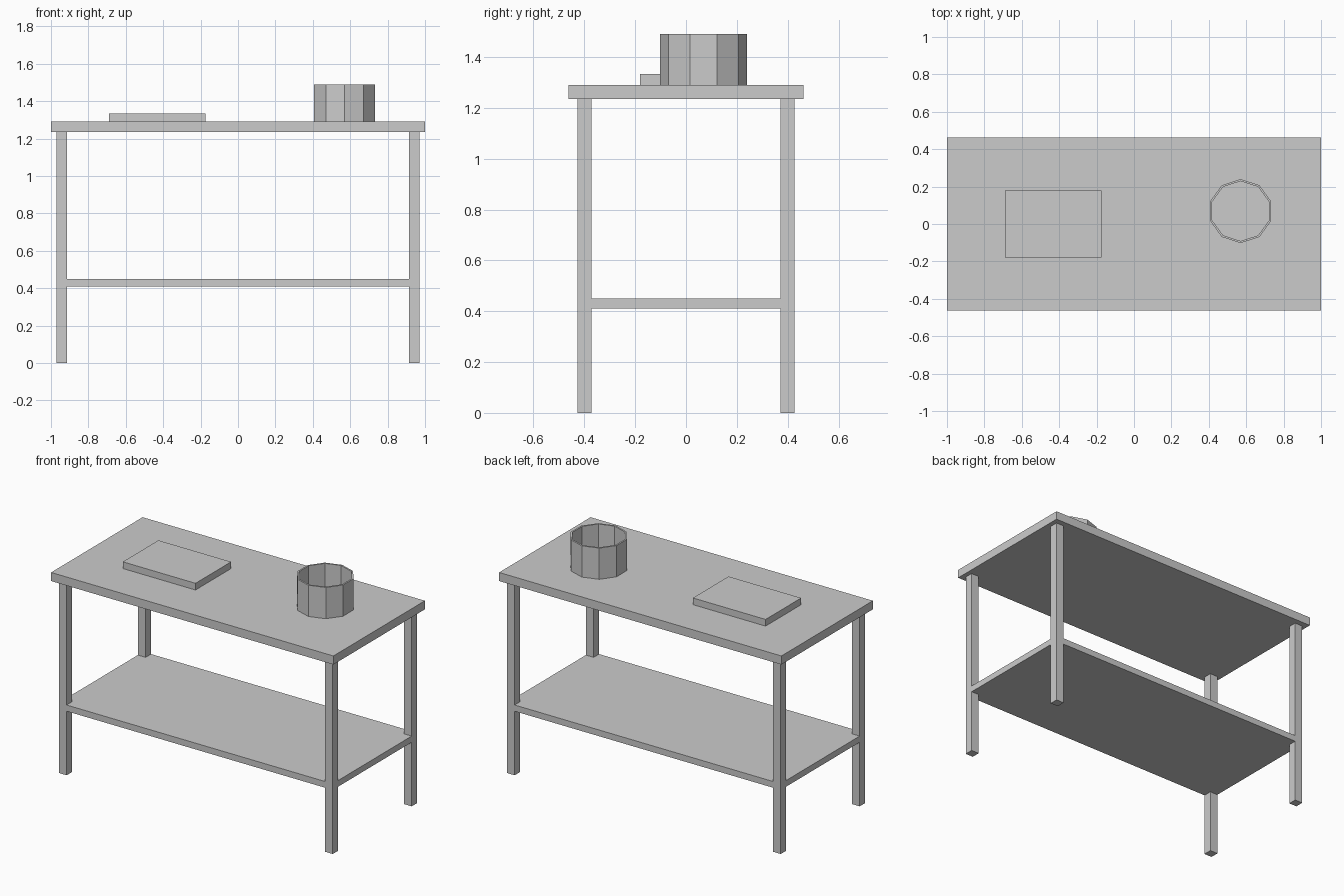
import bpy, bmesh, math

if "Cube" in bpy.data.objects:
    bpy.data.objects.remove(bpy.data.objects["Cube"])


def box(name, x, y, z):
    """Box from (min, max) ranges on each axis."""
    bm = bmesh.new()
    bmesh.ops.create_cube(bm, size=1)
    for v in bm.verts:
        v.co = [(r[0] + r[1]) / 2 + c * (r[1] - r[0]) for c, r in zip(v.co, (x, y, z))]
    return finish(name, bm)


def finish(name, bm):
    mesh = bpy.data.meshes.new(name)
    bm.to_mesh(mesh)
    bm.free()
    obj = bpy.data.objects.new(name, mesh)
    bpy.context.collection.objects.link(obj)
    return obj


def open_pot(name, centre, z0, z1, outer, inner, floor, sides):
    """Low-poly hollow pot: stacked rings bridged into walls, rim and floor."""
    bm = bmesh.new()

    def ring(r, z):
        angles = [math.pi / 2 + math.tau * i / sides for i in range(sides)]
        return [bm.verts.new((centre[0] + r * math.cos(a),
                              centre[1] + r * math.sin(a), z)) for a in angles]

    rings = [ring(outer, z0), ring(outer, z1), ring(inner, z1), ring(inner, floor)]
    for low, high in zip(rings, rings[1:]):
        for i in range(sides):
            j = (i + 1) % sides
            bm.faces.new((low[i], low[j], high[j], high[i]))
    bm.faces.new(rings[0][::-1])
    bm.faces.new(rings[-1])
    bmesh.ops.recalc_face_normals(bm, faces=bm.faces)
    return finish(name, bm)


# Tabletop and lower shelf
box("tabletop", (-1, 1), (-0.463, 0.463), (1.235, 1.29))
box("lower_shelf", (-0.97, 0.97), (-0.427, 0.427), (0.41, 0.45))

# Four square legs
for sx, side in ((-1, "left"), (1, "right")):
    for sy, end in ((-1, "front"), (1, "back")):
        cx, cy = sx * 0.9425, sy * 0.3995
        box(f"{end}_{side}_leg", (cx - 0.0275, cx + 0.0275),
            (cy - 0.0275, cy + 0.0275), (0, 1.235))

# Cutting board and pot on the table
box("cutting_board", (-0.69, -0.175), (-0.18, 0.18), (1.29, 1.333))
open_pot("pot", (0.57, 0.069), 1.29, 1.49, 0.171, 0.16, 1.30, 10)
